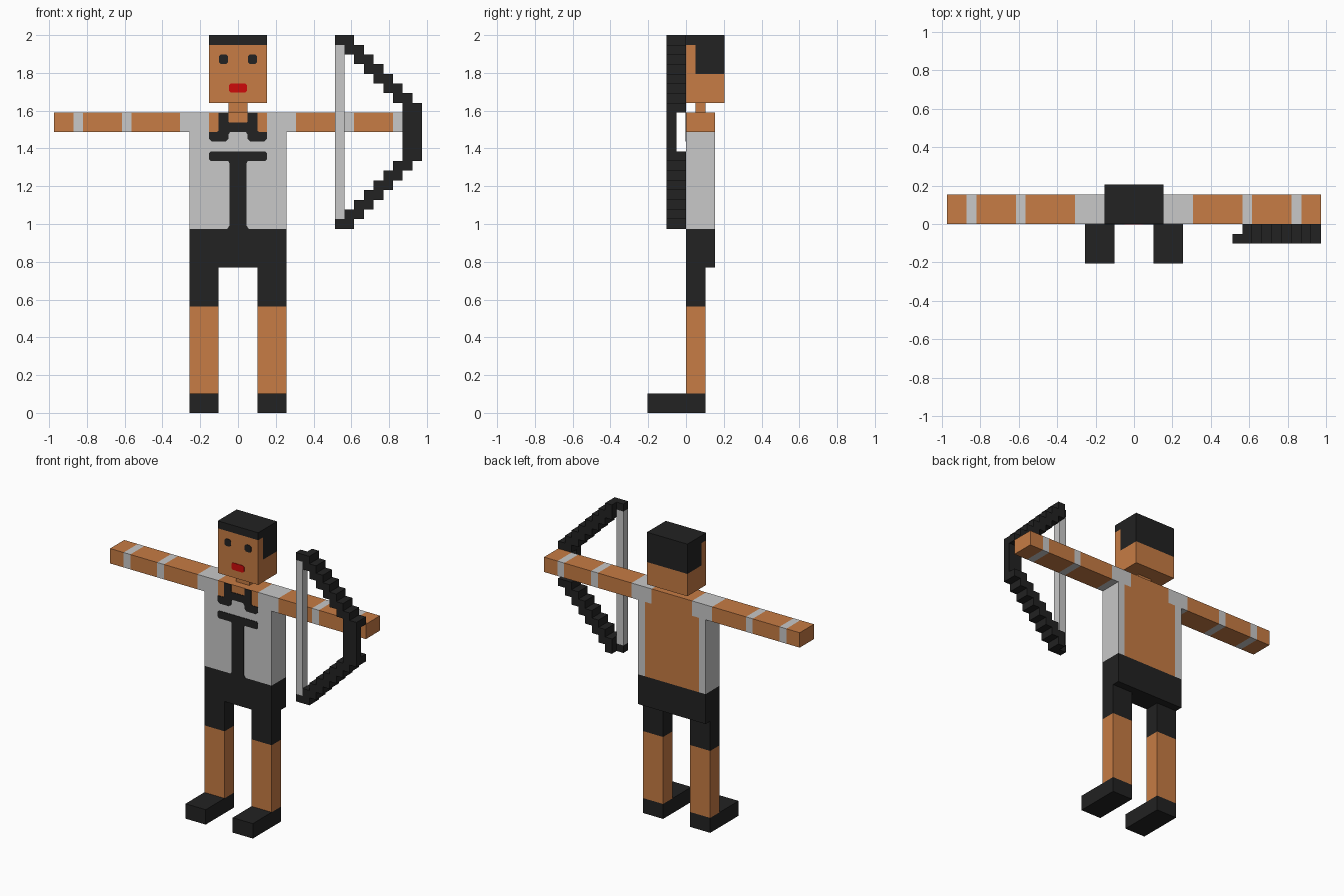
import bpy, bmesh
from mathutils import Vector

if "Cube" in bpy.data.objects:
    bpy.data.objects.remove(bpy.data.objects["Cube"])

V = 2 / 39  # one block of the blocky figure; all sizes below are in blocks


def material(name, rgb):
    m = bpy.data.materials.new(name)
    m.diffuse_color = (*rgb, 1)
    m.use_nodes = True
    m.node_tree.nodes["Principled BSDF"].inputs["Base Color"].default_value = m.diffuse_color
    return m


MATS = [material("skin", (0.57, 0.20, 0.058)),
        material("light_grey_cloth", (0.58, 0.58, 0.58)),
        material("charcoal", (0.016, 0.016, 0.016)),
        material("lip_red", (0.62, 0.003, 0.003))]
SKIN, CLOTH, DARK, RED = range(4)


def finish(name, bm):
    for v in bm.verts:
        v.co *= V
    me = bpy.data.meshes.new(name)
    bm.to_mesh(me)
    bm.free()
    for m in MATS:
        me.materials.append(m)
    ob = bpy.data.objects.new(name, me)
    bpy.context.collection.objects.link(ob)
    return ob


def box(name, xs, ys, zs, rule):
    """Box cut at every inner coordinate; rule(centre, normal) gives the colour, None removes the face."""
    axes = [sorted(a) for a in (xs, ys, zs)]
    bm = bmesh.new()
    bmesh.ops.create_cube(bm, size=1)
    for v in bm.verts:
        v.co = [a[-1] if c > 0 else a[0] for a, c in zip(axes, v.co)]
    for i, a in enumerate(axes):
        n = Vector((0, 0, 0))
        n[i] = 1
        for c in a[1:-1]:
            bmesh.ops.bisect_plane(bm, geom=bm.verts[:] + bm.edges[:] + bm.faces[:],
                                   plane_co=n * c, plane_no=n)
    bm.normal_update()
    gone = []
    for f in bm.faces:
        m = rule(f.calc_center_median(), f.normal)
        if m is None:
            gone.append(f)
        else:
            f.material_index = m
    bmesh.ops.delete(bm, geom=gone, context='FACES')
    return finish(name, bm)


def plate(name, pts, mat):
    """Thin painted plate on the front (y = 0) from an x/z outline."""
    bm = bmesh.new()
    f = bm.faces.new([bm.verts.new((x, 0, z)) for x, z in pts])
    f.material_index = mat
    ext = bmesh.ops.extrude_face_region(bm, geom=[f])
    for v in ext["geom"]:
        if isinstance(v, bmesh.types.BMVert):
            v.co.y = -0.07
    bmesh.ops.recalc_face_normals(bm, faces=bm.faces[:])
    return finish(name, bm)


def mirrored(half):
    return half + [(-x, z) for x, z in reversed(half) if x > 0]


def chamfered(cx, cz, w, h, c):
    return [(cx + x, cz + z) for x, z in
            [(w - c, h), (w, h - c), (w, c - h), (w - c, -h),
             (c - w, -h), (-w, c - h), (-w, h - c), (c - w, h)]]


def blocks(name, cells, mat):
    """Outer shell of a set of unit blocks, with flat areas merged."""
    bm = bmesh.new()
    for cell in cells:
        for ax in range(3):
            for s in (0, 1):
                near = list(cell)
                near[ax] += 2 * s - 1
                if tuple(near) in cells:
                    continue
                quad = []
                for a, b in ((0, 0), (1, 0), (1, 1), (0, 1)):
                    p = list(cell)
                    p[ax] += s
                    p[(ax + 1) % 3] += a
                    p[(ax + 2) % 3] += b
                    quad.append(bm.verts.new(p))
                bm.faces.new(quad if s else quad[::-1]).material_index = mat
    bmesh.ops.remove_doubles(bm, verts=bm.verts[:], dist=0.001)
    bmesh.ops.dissolve_limit(bm, angle_limit=0.01, verts=bm.verts[:], edges=bm.edges[:])
    return finish(name, bm)


# Head with a hair cap that leaves the face and cheeks bare
box("head", (-3, 3), (0, 1, 4), (32, 35, 38, 39),
    lambda c, n: DARK if c.z > 38 or (c.z > 35 and c.y > 1) else SKIN)
box("neck", (-1, 1), (1, 2), (31, 32), lambda c, n: None if abs(n.z) > 0.5 else SKIN)
for side, s in (("right", -1), ("left", 1)):
    plate(side + "_eye", chamfered(s * 1.5, 36.5, 0.48, 0.48, 0.2), DARK)
plate("mouth", chamfered(0, 33.53, 0.95, 0.47, 0.2), RED)


# Torso: vest with open neck and bare back
def torso_rule(c, n):
    if n.z < -0.5 or (abs(n.x) > 0.5 and c.z > 29):
        return None
    if abs(n.x) > 0.5:
        return CLOTH
    bare = 3 if c.z > 29 else (4 if n.y > 0.5 else 0)
    return SKIN if abs(c.x) < bare else CLOTH


box("torso", (-5, -4, -3, 3, 4, 5), (0, 3), (19, 29, 31), torso_rule)

# Dark collar and T-shaped front trim
plate("collar", mirrored([(0, 30), (0.9, 30), (1, 30.1), (1, 31), (2, 31), (2, 29.1), (2.2, 29),
                          (3, 29), (3, 28.3), (2.7, 28), (1.3, 28), (1, 28.3), (1, 28.7),
                          (0.8, 29), (0, 29)]), DARK)
plate("front_trim", mirrored([(0, 27), (2.8, 27), (3, 26.8), (3, 26.2), (2.8, 26), (1, 26),
                              (0.9, 25.8), (0.9, 19.3), (1.1, 19), (0, 19)]), DARK)

# Shorts, open where the legs join
box("shorts", (-5, -2, 2, 5), (0, 2, 3), (15, 19),
    lambda c, n: None if n.z > 0.5 or (n.z < -0.5 and abs(c.x) > 2 and c.y < 2) else DARK)


# Arms with sleeve and two bands
def arm_rule(c, n):
    x = abs(c.x)
    if x < 5.01:
        return None
    return CLOTH if x < 6 or 11 < x < 12 or 16 < x < 17 else SKIN


for side, s in (("right", -1), ("left", 1)):
    box(side + "_arm", [s * x for x in (5, 6, 11, 12, 16, 17, 19)], (0, 3), (29, 31), arm_rule)
    box(side + "_leg", (s * 2, s * 5), (0, 2), (2, 11, 15),
        lambda c, n: None if abs(n.z) > 0.5 else (DARK if c.z > 11 else SKIN))
    box(side + "_shoe", (s * 2, s * 5), (-4, 0, 2), (0, 2),
        lambda c, n: None if n.z > 0.5 and c.y > 0 else DARK)

# Bow: stepped limbs mirrored about the grip, which is one block thinner
bow = set()
for z in range(29, 39):
    x0 = min(48 - z, 17)
    for x in (x0, x0 + 1):
        for y in (-2, -1):
            if y == -1 and (x == 10 or z < 31):
                continue
            bow |= {(x, y, z), (x, y, 57 - z)}
blocks("bow", bow, DARK)
box("bow_string", (10, 11), (-2, -1), (20, 38),
    lambda c, n: None if abs(n.z) > 0.5 else CLOTH)
